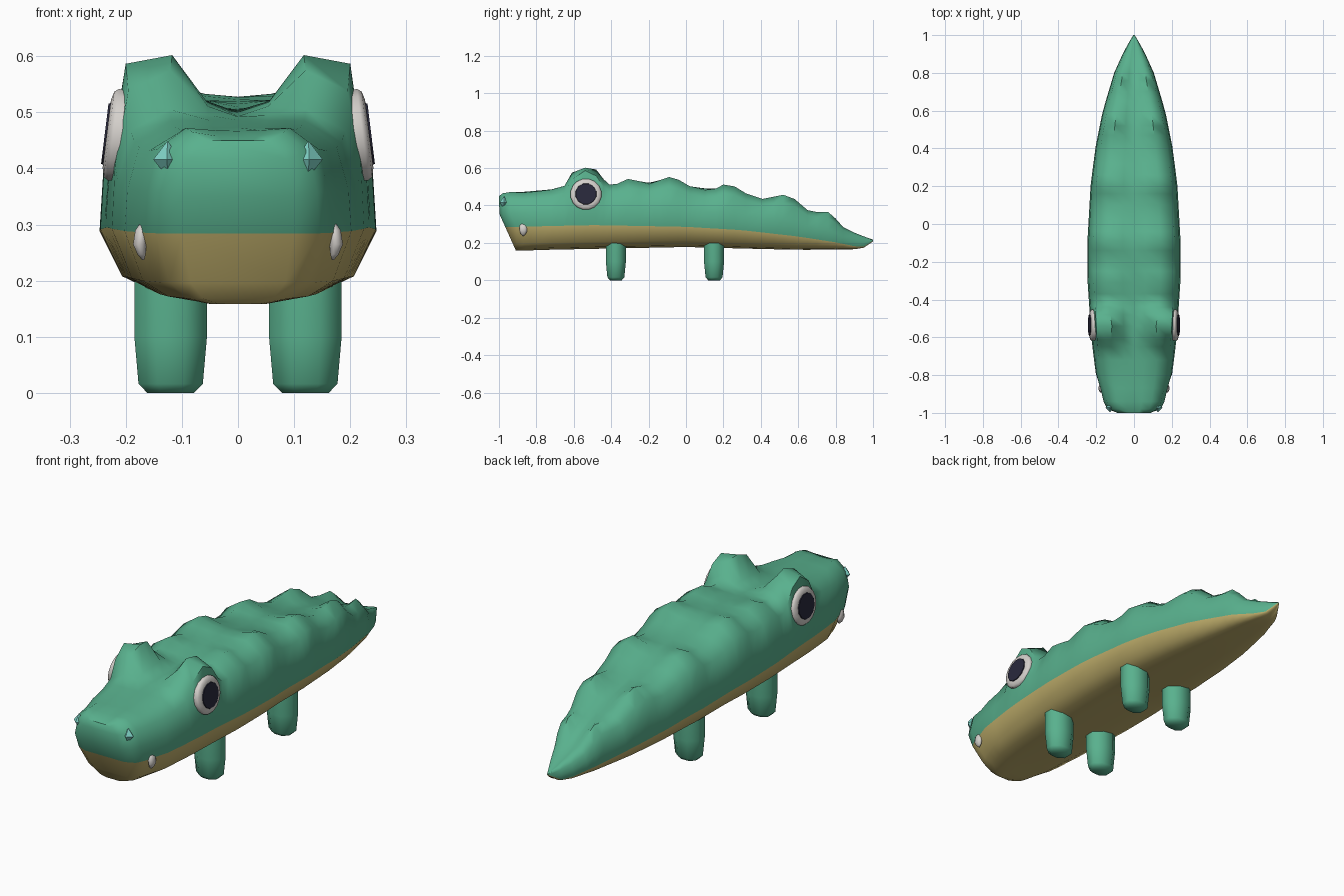
import bpy, bmesh, math
from mathutils import Matrix, Vector

if "Cube" in bpy.data.objects:
    bpy.data.objects.remove(bpy.data.objects["Cube"])


def material(name, rgb):
    m = bpy.data.materials.new(name)
    m.diffuse_color = (*rgb, 1)
    m.use_nodes = True
    m.node_tree.nodes["Principled BSDF"].inputs["Base Color"].default_value = m.diffuse_color
    return m


GREEN = material("green skin", (0.10, 0.44, 0.27))
BELLY = material("tan belly", (0.53, 0.43, 0.15))
WHITE = material("off white", (0.66, 0.63, 0.60))
DARK = material("dark pupil", (0.022, 0.022, 0.045))
TEAL = material("pale teal", (0.22, 0.66, 0.58))


def finish(name, bm, mats, angle=50):
    bmesh.ops.recalc_face_normals(bm, faces=bm.faces)
    mesh = bpy.data.meshes.new(name)
    bm.to_mesh(mesh)
    bm.free()
    for m in mats:
        mesh.materials.append(m)
    ob = bpy.data.objects.new(name, mesh)
    bpy.context.collection.objects.link(ob)
    bpy.ops.object.select_all(action='DESELECT')
    ob.select_set(True)
    bpy.context.view_layer.objects.active = ob
    bpy.ops.object.shade_smooth_by_angle(angle=math.radians(angle))
    return ob


def lerp_table(table, y):
    if y <= table[0][0]:
        return table[0][1]
    for (a, va), (b, vb) in zip(table, table[1:]):
        if y <= b:
            return va + (vb - va) * (y - a) / (b - a)
    return table[-1][1]


# Body outline along its length: half width, underside, colour seam, spine, side ridges
WIDTH = [(-1, .10), (-.98, .145), (-.94, .165), (-.87, .182), (-.8, .202), (-.6, .226), (-.3, .246),
         (-.1, .247), (.2, .23), (.4, .205), (.6, .165), (.8, .105), (.9, .06), (.96, .028), (1, .004)]
UNDER = [(-1, .158), (-.3, .172), (0, .178), (.3, .17), (.6, .163), (.8, .164), (.94, .167), (1, .208)]
SEAM = [(-1, .284), (-.5, .295), (0, .286), (.3, .268), (.6, .234), (.8, .203), (.88, .187), (.94, .173), (1, .212)]
SPINE = [(-1, .445), (-.96, .465), (-.65, .492), (-.54, .495), (-.31, .515), (-.1, .53), (.05, .495), (.2, .485),
         (.4, .435), (.6, .385), (.72, .345), (.84, .275), (.94, .235), (1, .216)]
RIDGE = [(-1, .45), (-.98, .465), (-.94, .472), (-.87, .468), (-.8, .475), (-.72, .485), (-.65, .505),
         (-.61, .575), (-.54, .602), (-.48, .592), (-.44, .54), (-.41, .512), (-.37, .515), (-.31, .542),
         (-.25, .53), (-.2, .515), (-.14, .535), (-.09, .552), (-.04, .538), (.02, .503), (.1, .483), (.16, .49),
         (.2, .512), (.26, .502), (.32, .465), (.41, .435), (.47, .447), (.52, .457), (.58, .435), (.65, .375),
         (.7, .365), (.76, .365), (.8, .33), (.84, .285), (.9, .255), (.95, .235), (1, .217)]


def half_section(y):
    w, u, s, c, r = (lerp_table(t, y) for t in (WIDTH, UNDER, SEAM, SPINE, RIDGE))
    eye = math.exp(-((y + .54) / .08) ** 2)
    low, high = s - u, r - s
    pts = [(0, u + .003), (.33, u), (.62, u + .08 * low), (.84, u + .3 * low), (1, s),
           (.975, s + .4 * high), (.87, s + (.8 + .15 * eye) * high), (.56 - .05 * eye, r),
           (.24, c + .22 * (r - c)), (0, c)]
    lean = max(0, min(1, (-.75 - y) / .2))     # chin slopes back
    return [Vector((w * x, y + lean * .45 * max(0, .36 - z), z)) for x, z in pts]


bm = bmesh.new()
rings = []
for y, _ in RIDGE:
    half = half_section(y)
    right = [bm.verts.new(p) for p in half]
    left = [bm.verts.new((-p.x, p.y, p.z)) for p in half[1:-1]]
    rings.append(right + left[::-1])
N = len(rings[0])
TOP = N // 2
for a, b in zip(rings, rings[1:]):
    for i in range(N):
        j = (i + 1) % N
        f = bm.faces.new((a[i], a[j], b[j], b[i]))
        f.material_index = 1 if i < 4 or i >= N - 4 else 0
# Snout front and tail tip closed by horizontal strips
for ring in (rings[0], rings[-1]):
    for i in range(TOP):
        quad = [ring[i], ring[i + 1], ring[N - i - 1], ring[(N - i) % N]]
        f = bm.faces.new(list(dict.fromkeys(quad)))
        f.material_index = 1 if i < 4 else 0
finish("body", bm, [GREEN, BELLY], 60)


def loft(name, center, levels, sides, mat, rot=Matrix(), angle=40):
    """Stack of elliptical rings: (x offset, height, x radius, y radius)."""
    bm = bmesh.new()
    rows = []
    for dx, h, rx, ry in levels:
        row = []
        for k in range(sides):
            t = 2 * math.pi * (k + .5) / sides
            p = Vector((dx + rx * math.cos(t), ry * math.sin(t), h))
            row.append(bm.verts.new(rot @ p + Vector(center)))
        rows.append(row)
    for a, b in zip(rows, rows[1:]):
        for k in range(sides):
            n = (k + 1) % sides
            bm.faces.new((a[k], a[n], b[n], b[k]))
    bm.faces.new(rows[0])
    bm.faces.new(rows[-1])
    return finish(name, bm, [mat], angle)


for side, tag in ((-1, "left"), (1, "right")):
    # Legs, narrowing to rounded feet
    for y, place in ((-.375, "front"), (.15, "back")):
        loft(f"{place}_leg_{tag}", (side * .12, y, 0),
             [(0, 0, .045, .034), (0, .016, .062, .049), (0, .1, .07, .058), (0, .23, .07, .058)],
             8, GREEN, angle=60)
    # Eyes: rim disc with a pupil plate, leaning inward at the top
    turn = Matrix.Rotation(side * math.radians(83), 4, 'Y')
    loft(f"eye_{tag}", (side * .222, -.535, .46),
         [(0, -.03, .08, .08), (0, 0, .084, .084), (0, .008, .078, .078), (0, .012, .062, .062)],
         16, WHITE, turn, 60)
    loft(f"pupil_{tag}", (side * .222, -.535, .46),
         [(0, .010, .058, .058), (0, .0155, .056, .056)], 12, DARK, turn)
    # Teeth at the mouth corners
    loft(f"tooth_{tag}", (side * .172, -.87, 0),
         [(side * -.006, .31, .003, .006), (0, .29, .012, .022), (side * .003, .265, .013, .023),
          (0, .247, .008, .014), (side * -.003, .237, .002, .003)], 8, WHITE, angle=70)
    # Diamond nostrils
    loft(f"nostril_{tag}", (side * .127, -.972, .416),
         [(side * -.004, -.032, .001, .001), (0, 0, .024, .024), (side * -.002, .032, .001, .001)],
         4, TEAL, Matrix.Rotation(math.radians(45), 4, 'Z'), 20)
